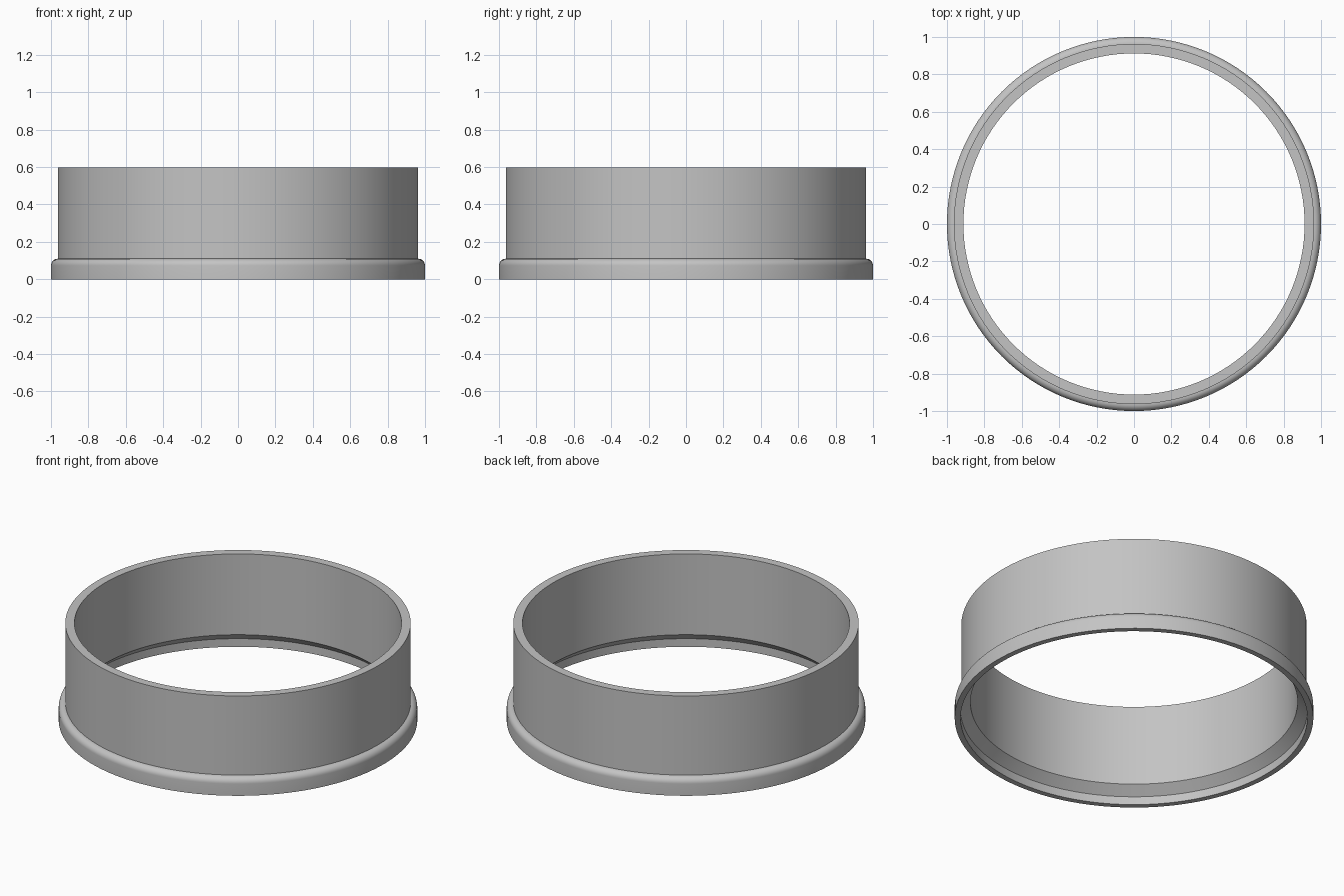
import bpy
import bmesh
from math import cos, sin, pi, tau, radians

SEGMENTS = 128

cube = bpy.data.objects.get("Cube")
if cube:
    bpy.data.objects.remove(cube, do_unlink=True)

# Single grey material
grey = bpy.data.materials.new("plain grey")
grey.use_nodes = True
color = (0.55, 0.55, 0.55, 1.0)
grey.diffuse_color = color
grey.node_tree.nodes["Principled BSDF"].inputs["Base Color"].default_value = color


def lathe(name, profile):
    """Revolve a closed (radius, height) outline around the z axis."""
    bm = bmesh.new()
    rings = []
    for i in range(SEGMENTS):
        a = tau * i / SEGMENTS
        rings.append([bm.verts.new((r * cos(a), r * sin(a), z)) for r, z in profile])
    count = len(profile)
    for i, ring in enumerate(rings):
        after = rings[(i + 1) % SEGMENTS]
        for j in range(count):
            k = (j + 1) % count
            bm.faces.new((ring[j], after[j], after[k], ring[k]))
    bmesh.ops.recalc_face_normals(bm, faces=bm.faces)
    mesh = bpy.data.meshes.new(name)
    bm.to_mesh(mesh)
    bm.free()
    mesh.materials.append(grey)
    obj = bpy.data.objects.new(name, mesh)
    bpy.context.collection.objects.link(obj)
    bpy.ops.object.select_all(action="DESELECT")
    obj.select_set(True)
    bpy.context.view_layer.objects.active = obj
    bpy.ops.object.shade_smooth_by_angle(angle=radians(30))
    return obj


# Outline of the collar: stepped, chamfered bore and a rounded foot flange
wall, bore, recess, height = 0.963, 0.912, 0.967, 0.597
flange_top = 0.11
fillet = 1.0 - wall
rounded = [(wall + fillet * cos(t), flange_top - fillet + fillet * sin(t))
           for t in (pi / 2 * i / 8 for i in range(9))]

profile = [(recess, 0), (1.0, 0)] + rounded
profile += [(wall, height), (bore, height), (bore, 0.10), (recess, 0.05)]
lathe("flanged_collar", profile)
